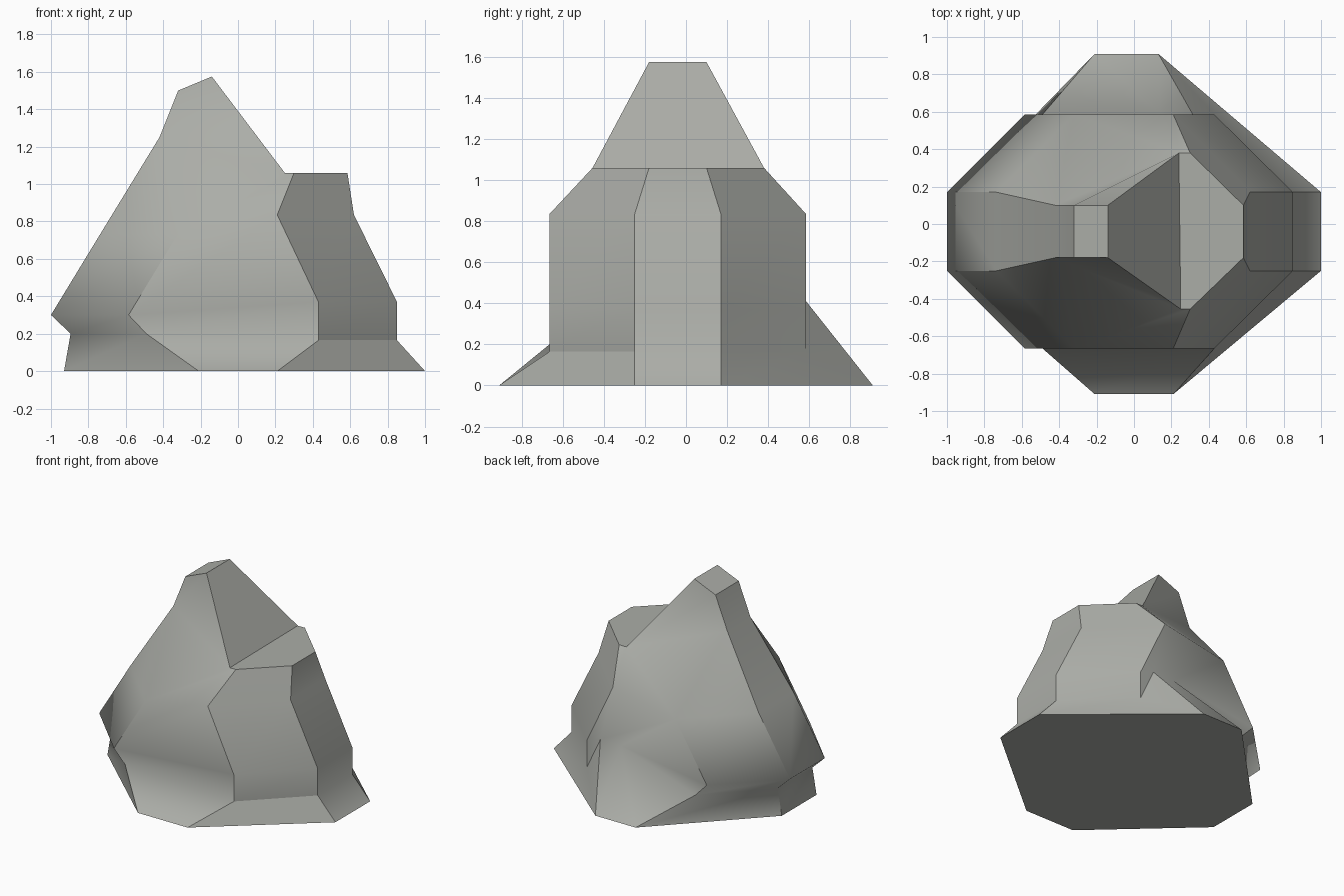
import bpy, bmesh, math

if "Cube" in bpy.data.objects:
    bpy.data.objects.remove(bpy.data.objects["Cube"])

# Each ring is an eight sided course of the rock, listed anticlockwise from front left
def ring(x_left, x_right, fl, fr, br, bl, front, back, yf, yb, z_left, z_right):
    return [(fl, front, z_left), (fr, front, z_right),
            (x_right, yf, z_right), (x_right, yb, z_right),
            (br, back, z_right), (bl, back, z_left),
            (x_left, yb, z_left), (x_left, yf, z_left)]

courses = [
    ring(-0.93, 1.00, -0.21, 0.21, 0.13, -0.21, -0.91, 0.91, -0.25, 0.17, 0, 0),
    ring(-0.895, 0.85, -0.49, 0.43, 0.43, -0.49, -0.665, 0.585, -0.25, 0.17, 0.20, 0.165),
    ring(-1.00, 0.85, -0.585, 0.43, 0.43, -0.585, -0.665, 0.585, -0.25, 0.17, 0.30, 0.37),
    ring(-0.735, 0.62, -0.32, 0.21, 0.21, -0.32, -0.665, 0.585, -0.25, 0.17, 0.735, 0.835),
    ring(-0.42, 0.585, 0.25, 0.30, 0.30, 0.24, -0.455, 0.38, -0.18, 0.10, 1.06, 1.06),
]
for i in (6, 7):                       # the left side climbs higher towards the peak
    x, y, _ = courses[4][i]
    courses[4][i] = (x, y, 1.25)

bm = bmesh.new()
R = [[bm.verts.new(p) for p in c] for c in courses]
level = {v: k for k, r in enumerate(R) for v in r}
face = bm.faces.new

# Side walls, with the lower back left out
for k in range(4):
    lo, hi = R[k], R[k + 1]
    for i in range(8):
        j = (i + 1) % 8
        if i == 4 and k < 3:
            continue
        if k == 3 and i == 7:          # folded shoulders beside the peak
            face((lo[7], lo[0], hi[7]))
            face((lo[0], hi[0], hi[7]))
        elif k == 3 and i == 5:
            face((lo[5], lo[6], hi[6]))
            face((lo[5], hi[6], hi[5]))
        else:
            face((lo[i], lo[j], hi[j], hi[i]))

# Back wall with a buttress rising from the foot
a = bm.verts.new((0.315, 0.585, 0.41))
b = bm.verts.new((0.14, 0.585, 0.41))
br, bl = [r[4] for r in R], [r[5] for r in R]
for f in ((br[0], a, br[1]), (br[0], b, a), (br[0], bl[0], b), (bl[0], bl[1], b),
          (br[1], a, br[2]), (br[2], a, br[3]), (a, b, bl[3], br[3]),
          (b, bl[2], bl[3]), (b, bl[1], bl[2])):
    face(f)

# Peak, right shelf and underside
p1f, p1b, p2f, p2b = [bm.verts.new(p) for p in (
    (-0.32, -0.18, 1.50), (-0.32, 0.10, 1.50), (-0.14, -0.18, 1.575), (-0.14, 0.10, 1.575))]
t = R[4]
for f in ((t[6], t[7], p1f, p1b), (t[7], t[0], p2f, p1f), (t[0], t[5], p2b, p2f),
          (t[5], t[6], p1b, p2b), (p1f, p2f, p2b, p1b),
          (t[0], t[1], t[2], t[3], t[4], t[5]), list(reversed(R[0]))):
    face(f)
bmesh.ops.recalc_face_normals(bm, faces=bm.faces)

# Courses blend softly, the corners between columns stay sharp
for f in bm.faces:
    f.smooth = True
for e in bm.edges:
    u, v = e.verts
    same_course = level.get(u, -1) == level.get(v, -2) and 1 <= level[u] <= 3
    front_corner = {u, v} == {R[1][1], R[1][2]}
    soft = (same_course and not front_corner) or b in (u, v)
    e.smooth = soft or (e.calc_face_angle(0) < math.radians(36) and not front_corner)

mesh = bpy.data.meshes.new("rock")
bm.to_mesh(mesh)
bm.free()
stone = bpy.data.materials.new("grey stone")
stone.diffuse_color = (0.41, 0.42, 0.39, 1)
stone.use_nodes = True
stone.node_tree.nodes["Principled BSDF"].inputs["Base Color"].default_value = stone.diffuse_color
mesh.materials.append(stone)
bpy.context.collection.objects.link(bpy.data.objects.new("rock", mesh))
